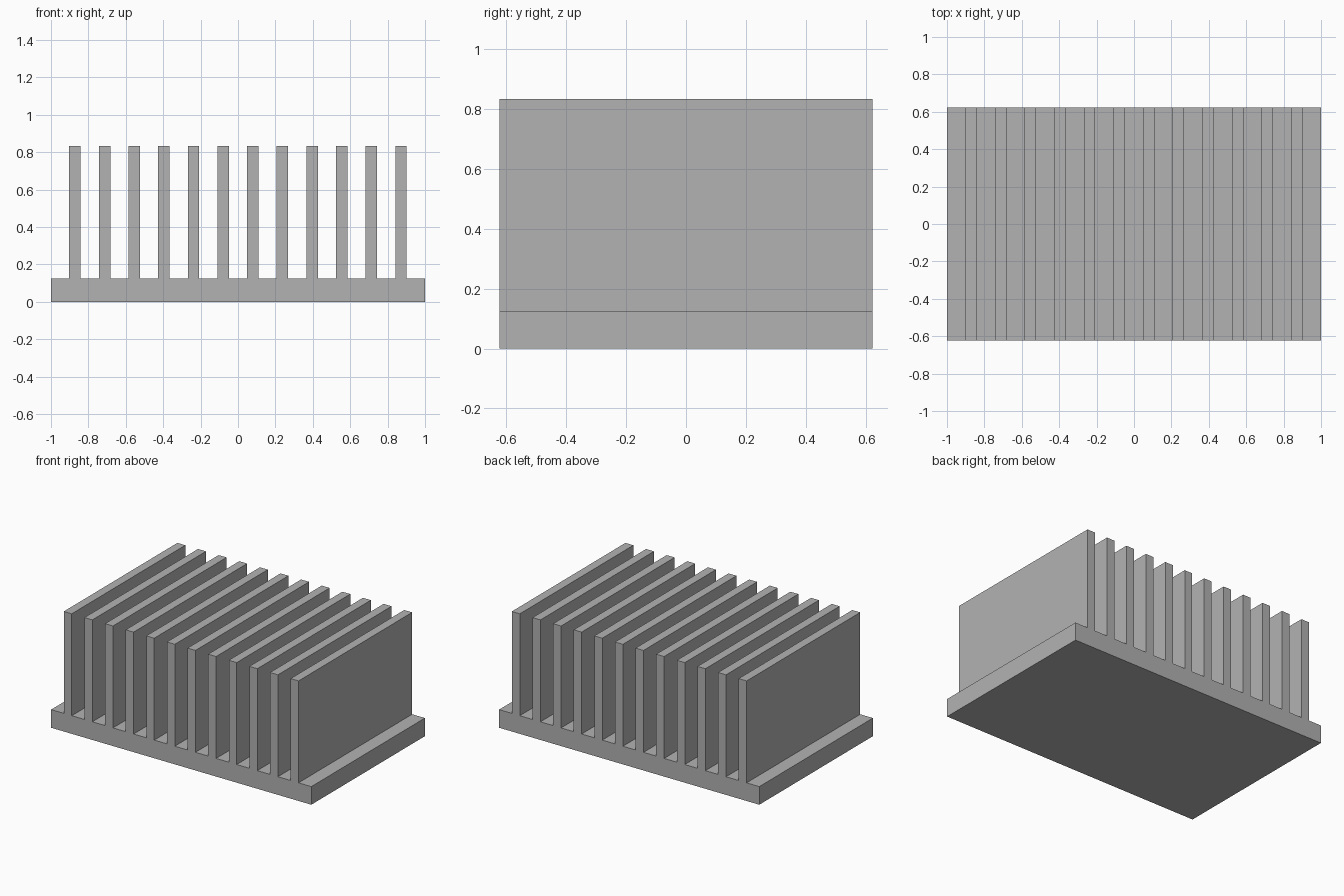
import bpy
import bmesh

# Remove the default object
cube = bpy.data.objects.get("Cube")
if cube:
    bpy.data.objects.remove(cube, do_unlink=True)

WIDTH, DEPTH, HEIGHT = 2.0, 1.247, 0.834
BASE_HEIGHT = 0.126
FIN_COUNT, FIN_THICKNESS = 12, 0.061
FIRST_FIN, PITCH = -0.872, 0.1585

# Plain grey metal
grey = bpy.data.materials.new("grey_metal")
grey.use_nodes = True
colour = (0.448, 0.448, 0.448, 1)
grey.diffuse_color = colour
grey.node_tree.nodes["Principled BSDF"].inputs["Base Color"].default_value = colour

# Comb-shaped cross-section: base plate with upright fins
profile = [(WIDTH / 2, 0), (-WIDTH / 2, 0), (-WIDTH / 2, BASE_HEIGHT)]
for i in range(FIN_COUNT):
    left = FIRST_FIN + i * PITCH - FIN_THICKNESS / 2
    right = left + FIN_THICKNESS
    profile += [(left, BASE_HEIGHT), (left, HEIGHT),
                (right, HEIGHT), (right, BASE_HEIGHT)]
profile.append((WIDTH / 2, BASE_HEIGHT))

# Extrude the section from front to back
bm = bmesh.new()
section = bm.faces.new([bm.verts.new((x, -DEPTH / 2, z)) for x, z in profile])
result = bmesh.ops.extrude_face_region(bm, geom=[section], use_keep_orig=True)
moved = [v for v in result["geom"] if isinstance(v, bmesh.types.BMVert)]
bmesh.ops.translate(bm, verts=moved, vec=(0, DEPTH, 0))
bmesh.ops.recalc_face_normals(bm, faces=bm.faces)

mesh = bpy.data.meshes.new("finned_heat_sink")
bm.to_mesh(mesh)
bm.free()
mesh.materials.append(grey)
heat_sink = bpy.data.objects.new("finned_heat_sink", mesh)
bpy.context.collection.objects.link(heat_sink)
